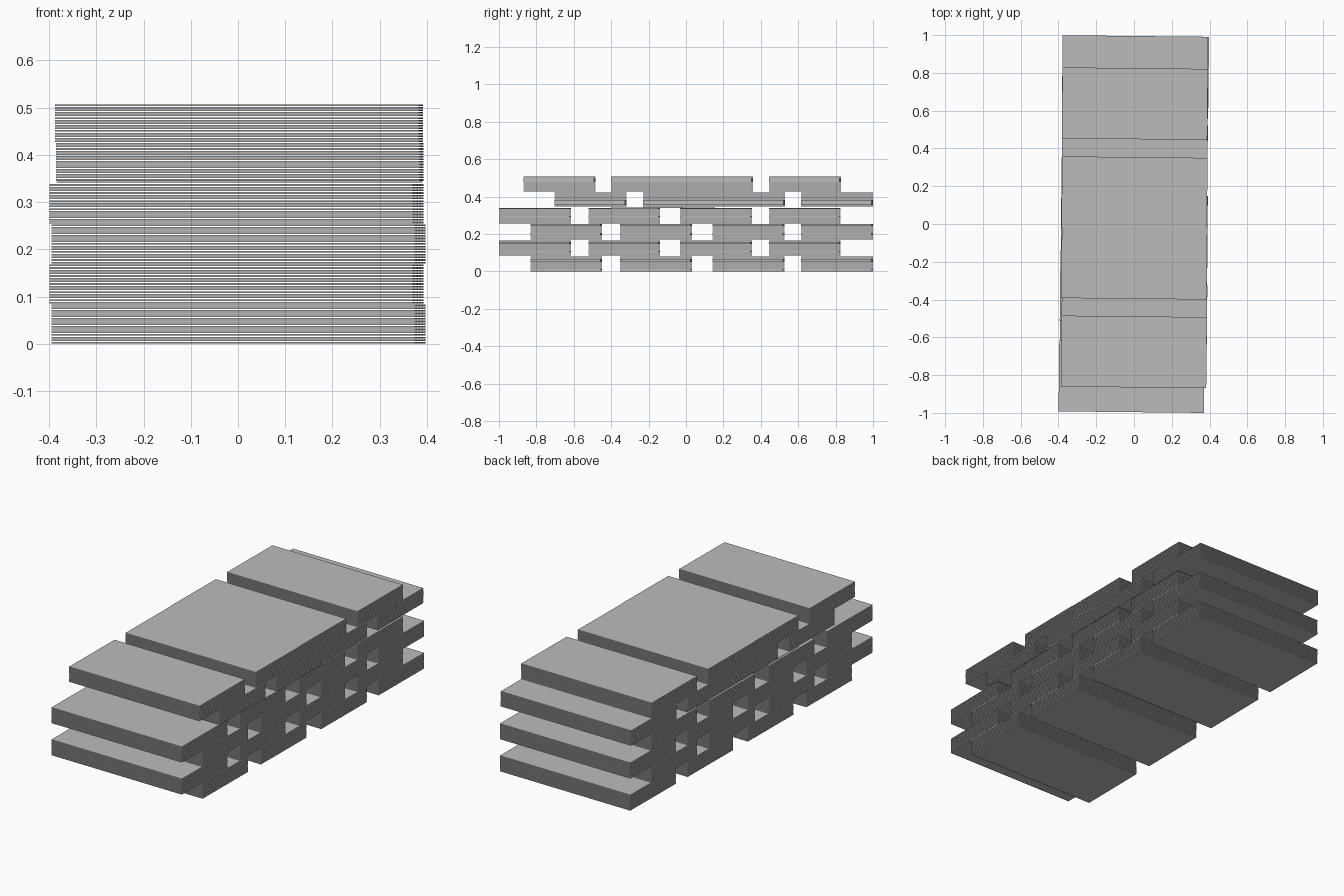
import bpy
import math

cube = bpy.data.objects.get("Cube")
if cube:
    bpy.data.objects.remove(cube, do_unlink=True)

# One plain grey for every sheet
grey = bpy.data.materials.new("sheet_grey")
grey.use_nodes = True
grey.diffuse_color = (0.5, 0.5, 0.5, 1)
bsdf = next(n for n in grey.node_tree.nodes if n.type == "BSDF_PRINCIPLED")
bsdf.inputs["Base Color"].default_value = grey.diffuse_color

WIDTH, DEPTH, SHEETS = 0.77, 0.376, 15
FILL = 0.6  # share of each step taken by the sheet itself


def ream(name, x, y, z, height, sheets=SHEETS, turn=-0.6):
    """A stack of thin flat sheets, y being the centre and z the bottom."""
    step = height / sheets
    thick = step * FILL
    bpy.ops.mesh.primitive_cube_add(size=1, location=(x, y, z + thick / 2),
                                    rotation=(0, 0, math.radians(turn)))
    obj = bpy.context.object
    obj.name = name
    obj.scale = (WIDTH, DEPTH, thick)
    bpy.ops.object.transform_apply(location=False, rotation=False, scale=True)
    obj.data.materials.append(grey)
    if sheets > 1:
        array = obj.modifiers.new("sheets", "ARRAY")
        array.count = sheets
        array.use_relative_offset = False
        array.use_constant_offset = True
        array.constant_offset_displace = (0, 0, step)
    return obj


# Row centres along y: two staggered patterns below, looser rows on top
back_set = (-0.64, -0.16, 0.335, 0.807)
front_set = (-0.808, -0.33, 0.16, 0.635)
rows = [
    # bottom, height, drift of x along y, shift in x, centres
    (0.0, 0.085, 0.013, 0.0, back_set),
    (0.085, 0.085, 0.013, -0.002, front_set),
    (0.17, 0.085, 0.013, 0.0, back_set),
    (0.255, 0.085, 0.013, -0.002, front_set),
    (0.345, 0.082, 0.003, 0.003, (-0.51, -0.037, 0.337, 0.807)),
    (0.427, 0.082, 0.004, 0.002, (-0.677, -0.208, 0.166, 0.637)),
]
for r, (z, height, drift, shift, centres) in enumerate(rows, 1):
    for i, y in enumerate(centres, 1):
        ream(f"row_{r}_ream_{i}", shift + drift * y, y, z, height)

# Loose sheets lying between the fourth and fifth rows
ream("loose_sheet_front", 0.003, -0.21, 0.340, 0.0025, 1)
ream("loose_sheet_back", 0.004, -0.037, 0.3425, 0.0025, 1)
